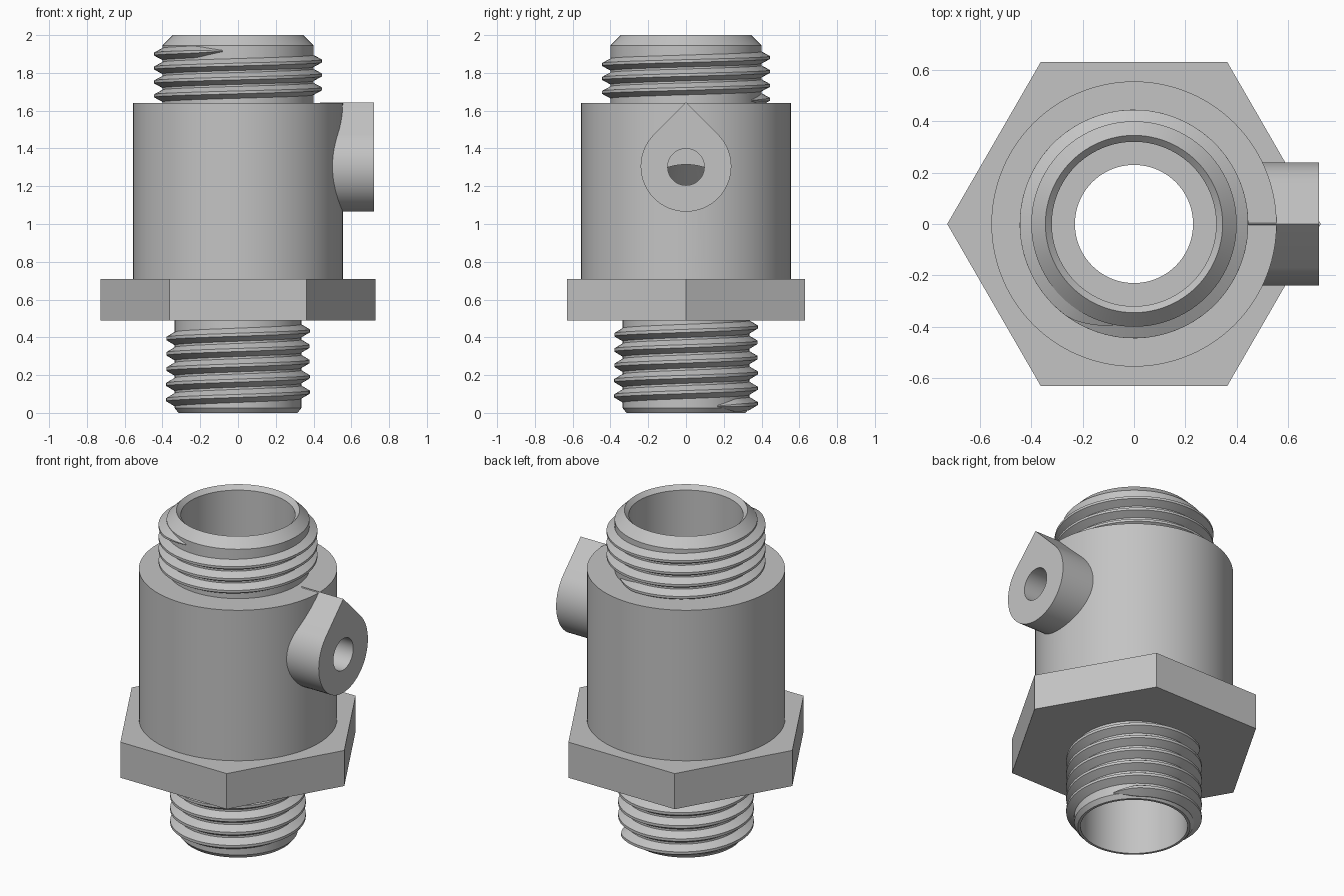
import bpy, bmesh
from math import sin, cos, pi, radians, sqrt

if "Cube" in bpy.data.objects:
    bpy.data.objects.remove(bpy.data.objects["Cube"], do_unlink=True)

grey = bpy.data.materials.new("plain_grey")
grey.use_nodes = True
grey.diffuse_color = (0.55, 0.55, 0.55, 1)
grey.node_tree.nodes["Principled BSDF"].inputs["Base Color"].default_value = (0.55, 0.55, 0.55, 1)


def finish(name, bm):
    """Turn a bmesh into a named grey object."""
    bmesh.ops.recalc_face_normals(bm, faces=bm.faces)
    mesh = bpy.data.meshes.new(name)
    bm.to_mesh(mesh)
    bm.free()
    mesh.materials.append(grey)
    obj = bpy.data.objects.new(name, mesh)
    bpy.context.collection.objects.link(obj)
    return obj


def loft(name, rings, closed):
    """Skin equal point rings; close the loop or cap both ends."""
    bm = bmesh.new()
    rows = [[bm.verts.new(p) for p in ring] for ring in rings]
    n = len(rows[0])
    pairs = list(zip(rows, rows[1:])) + ([(rows[-1], rows[0])] if closed else [])
    for a, b in pairs:
        for i in range(n):
            j = (i + 1) % n
            bm.faces.new((a[i], a[j], b[j], b[i]))
    if not closed:
        bm.faces.new(rows[0])
        bm.faces.new(rows[-1])
    return finish(name, bm)


def revolve(name, profile, sides=96):
    angles = [2 * pi * k / sides for k in range(sides)]
    return loft(name, [[(r * cos(a), r * sin(a), z) for r, z in profile] for a in angles], True)


def cylinder(name, r, z0, z1, sides):
    angles = [2 * pi * k / sides for k in range(sides)]
    return loft(name, [[(r * cos(a), r * sin(a), z) for a in angles] for z in (z0, z1)], False)


def thread(name, root, crest, pitch, start, turns, z0):
    """Right-handed helical ridge that fades out at both ends."""
    steps = int(turns * 72)
    rings = []
    for k in range(steps + 1):
        a = radians(start) + 2 * pi * turns * k / steps
        z = z0 + pitch * turns * k / steps
        fade = min(1, 0.12 + min(k, steps - k) / 5)
        top = root + (crest - root) * fade
        wide, tip = 0.43 * pitch * fade, 0.1 * pitch * fade
        section = [(root - 0.008, -wide), (root, -wide), (top, -tip),
                   (top, tip), (root, wide), (root - 0.008, wide)]
        rings.append([(r * cos(a), r * sin(a), z + h) for r, h in section])
    return loft(name, rings, False)


def cut(obj, cutter):
    mod = obj.modifiers.new("cut", 'BOOLEAN')
    mod.operation, mod.solver, mod.object = 'DIFFERENCE', 'EXACT', cutter
    bpy.context.view_layer.objects.active = obj
    bpy.ops.object.modifier_apply(modifier=mod.name)


# Hollow body with stepped bore and an inner chamber
body = revolve("body", [
    (0.315, 0), (0.335, 0.025), (0.335, 0.6), (0.555, 0.6), (0.555, 1.64),
    (0.40, 1.64), (0.40, 1.945), (0.345, 2.0), (0.32, 1.975), (0.32, 1.5),
    (0.23, 1.5), (0.23, 1.385), (0.42, 1.195), (0.42, 0.75), (0.30, 0.63), (0.30, 0)])

# Hexagonal flange, opened for the bore
flange = cylinder("hex_flange", 0.727, 0.49, 0.71, 6)
bore = cylinder("bore_cutter", 0.325, 0.4, 0.64, 96)
chamber = cylinder("chamber_cutter", 0.45, 0.62, 0.8, 96)
cut(flange, bore)
cut(flange, chamber)

# Teardrop side boss
R, ZC = 0.24, 1.305
arc = [radians(45 - 270 * k / 48) for k in range(49)]
drop = [(R * cos(a), ZC + R * sin(a)) for a in arc] + [(0, ZC + R * sqrt(2))]
boss = loft("side_boss", [[(x, y, z) for y, z in drop] for x in (0.435, 0.72)], False)

# Side port through boss and wall
port = cylinder("port_cutter", 0.097, 0.3, 0.9, 48)
port.rotation_euler.y = pi / 2
port.location.z = 1.302
bpy.context.view_layer.update()
cut(boss, port)
cut(body, port)

for helper in (bore, chamber, port):
    bpy.data.objects.remove(helper, do_unlink=True)

# Screw threads
upper = thread("upper_thread", 0.40, 0.445, 0.0737, 60, 3.55, 1.654)
lower = thread("lower_thread", 0.335, 0.38, 0.081, 30, 5.33, 0.036)

# Smooth curved faces, keep edges sharp
bpy.ops.object.select_all(action='DESELECT')
for obj in (body, flange, boss, upper, lower):
    obj.select_set(True)
bpy.context.view_layer.objects.active = body
bpy.ops.object.shade_smooth_by_angle(angle=radians(25))
